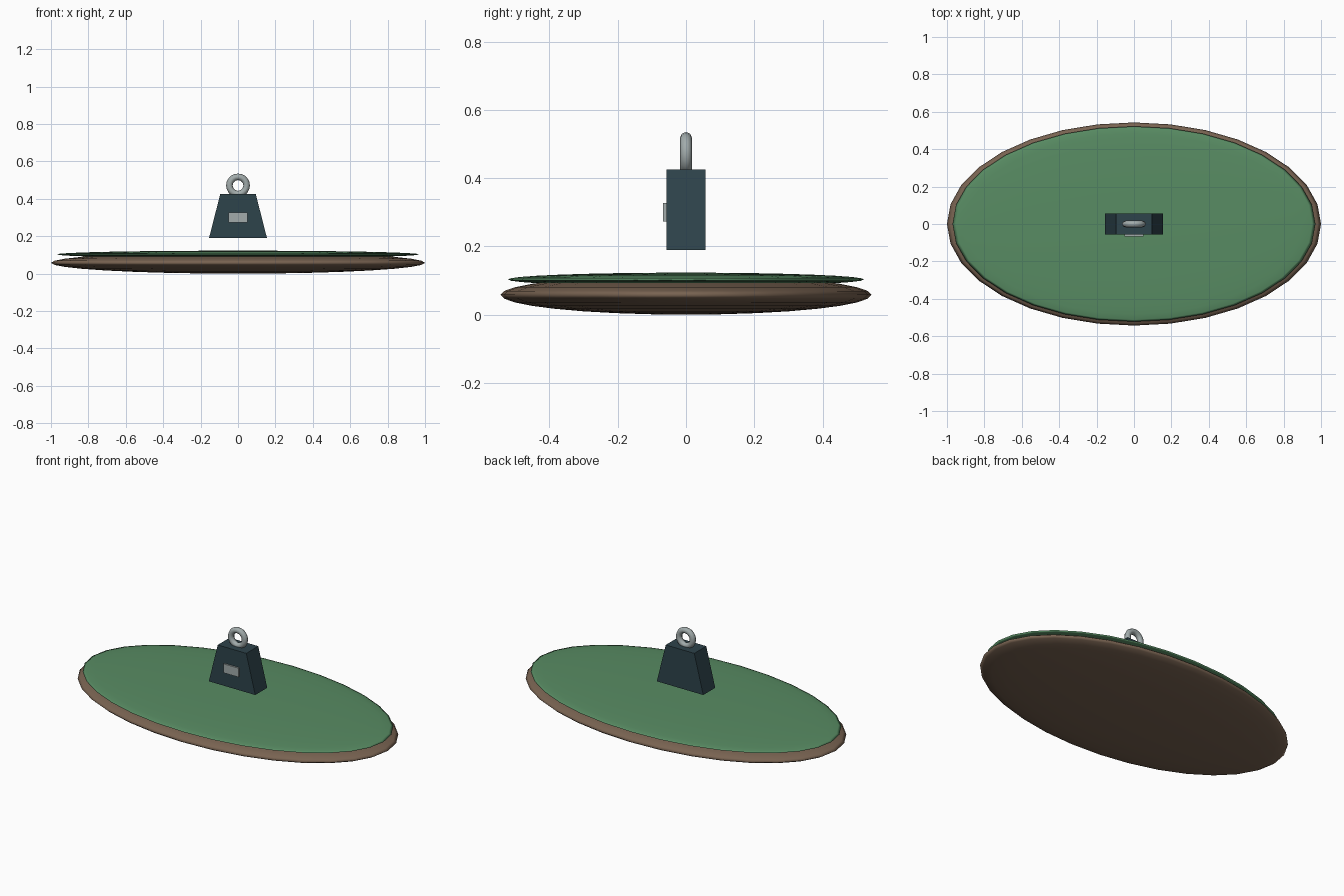
import bpy
import math

if "Cube" in bpy.data.objects:
    bpy.data.objects.remove(bpy.data.objects["Cube"])


def material(name, rgb):
    m = bpy.data.materials.new(name)
    m.diffuse_color = (*rgb, 1)
    m.use_nodes = True
    m.node_tree.nodes["Principled BSDF"].inputs["Base Color"].default_value = m.diffuse_color
    return m


EARTH = material("earth_brown", (0.19, 0.125, 0.083))
GRASS = material("grass_green", (0.098, 0.262, 0.125))
IRON = material("dark_iron", (0.027, 0.056, 0.070))
STEEL = material("pale_steel", (0.36, 0.41, 0.41))


def finish(name, mat, smooth=False):
    ob = bpy.context.object
    ob.name = name
    ob.data.materials.append(mat)
    bpy.ops.object.transform_apply(location=False, rotation=True, scale=True)
    if smooth:
        bpy.ops.object.shade_smooth()
    return ob


def disc(name, mat, z, radii):
    # flattened sphere
    bpy.ops.mesh.primitive_uv_sphere_add(segments=32, ring_count=16, location=(0, 0, z))
    bpy.context.object.scale = radii
    return finish(name, mat, True)


def box(name, mat, location, size):
    bpy.ops.mesh.primitive_cube_add(size=1, location=location)
    bpy.context.object.scale = size
    return finish(name, mat)


# Ground: earth lens with a thinner grass lens on top
disc("earth_base", EARTH, 0.058, (1.0, 0.543, 0.058))
disc("grass_top", GRASS, 0.103, (0.97, 0.522, 0.02))

# Weight: block tapering sideways only
weight = box("weight_block", IRON, (0, 0, 0.3075), (0.31, 0.114, 0.235))
for v in weight.data.vertices:
    if v.co.z > 0:
        v.co.x *= 0.095 / 0.155

# Plate on the front of the weight
box("front_plate", STEEL, (0, -0.062, 0.30), (0.1, 0.0095, 0.054))

# Lifting ring, upright
bpy.ops.mesh.primitive_torus_add(major_segments=20, minor_segments=8,
                                 major_radius=0.046, minor_radius=0.0175,
                                 location=(0, 0, 0.4715),
                                 rotation=(math.pi / 2, 0, 0))
finish("lifting_ring", STEEL, True)
